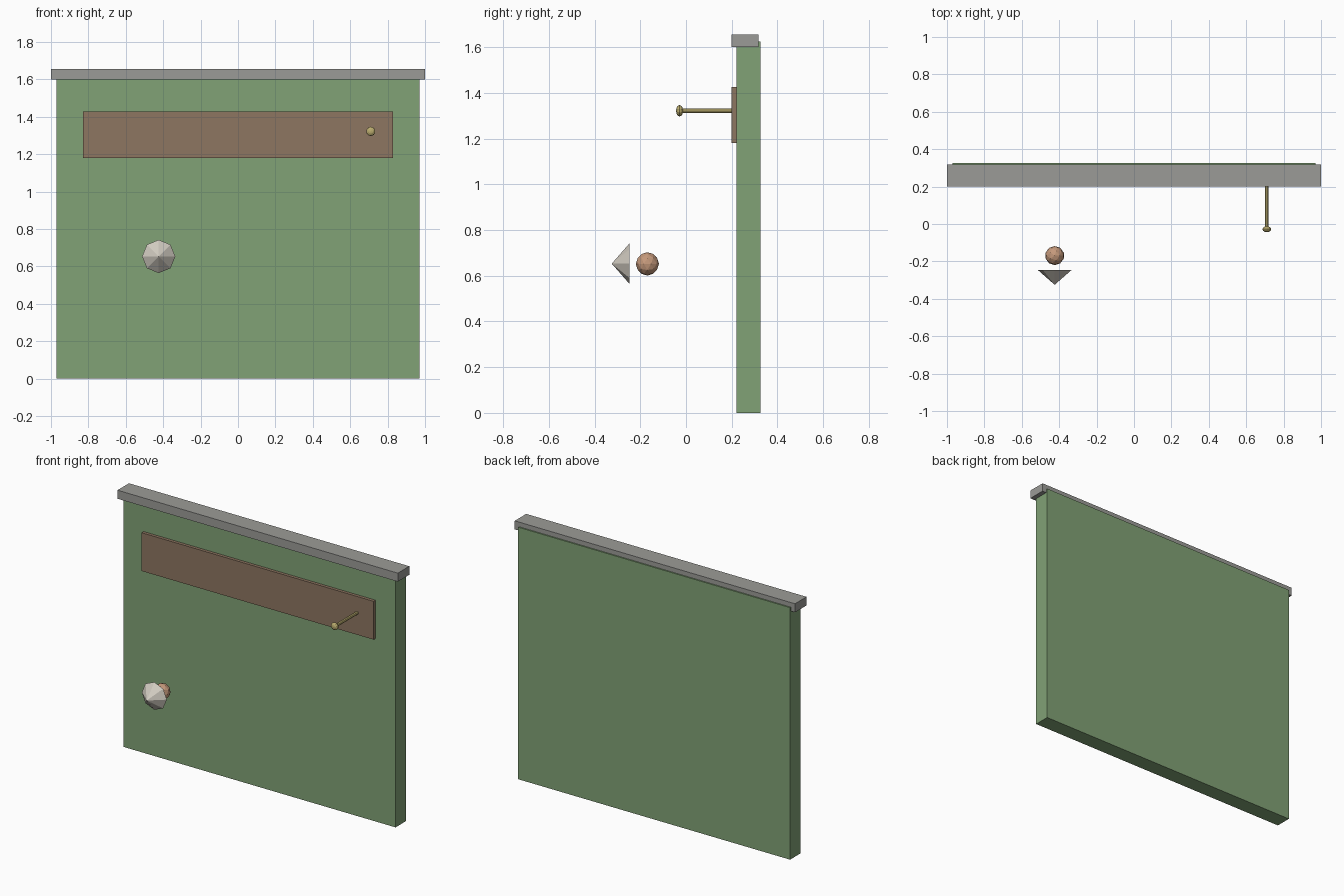
import bpy
from math import pi

if "Cube" in bpy.data.objects:
    bpy.data.objects.remove(bpy.data.objects["Cube"])


def paint(obj, name, color):
    obj.name = name
    mat = bpy.data.materials.new(name + "_paint")
    mat.diffuse_color = (*color, 1)
    mat.use_nodes = True
    mat.node_tree.nodes["Principled BSDF"].inputs["Base Color"].default_value = mat.diffuse_color
    obj.data.materials.append(mat)
    return obj


def box(name, lo, hi, color):
    mid = [(a + b) / 2 for a, b in zip(lo, hi)]
    bpy.ops.mesh.primitive_cube_add(size=1, location=mid)
    obj = bpy.context.object
    obj.scale = [b - a for a, b in zip(lo, hi)]
    bpy.ops.object.transform_apply(location=False, rotation=False, scale=True)
    return paint(obj, name, color)


GREEN, STONE, WOOD = (0.22, 0.36, 0.18), (0.33, 0.33, 0.31), (0.27, 0.18, 0.12)
BRASS, SKIN, SHELL = (0.50, 0.42, 0.16), (0.56, 0.32, 0.20), (0.65, 0.61, 0.54)

# Wall panel, top cap and mounted board
box("wall_panel", (-0.97, 0.22, 0), (0.97, 0.325, 1.625), GREEN)
box("top_cap", (-1, 0.20, 1.60), (1, 0.317, 1.655), STONE)
box("board", (-0.828, 0.20, 1.18), (0.828, 0.222, 1.427), WOOD)

# Peg rod and flattened knob
bpy.ops.mesh.primitive_cylinder_add(vertices=8, radius=0.01, depth=0.235,
                                    location=(0.71, 0.0875, 1.322), rotation=(pi / 2, 0, 0))
paint(bpy.context.object, "peg_rod", BRASS)
bpy.ops.mesh.primitive_uv_sphere_add(segments=10, ring_count=6, radius=0.025,
                                     location=(0.71, -0.028, 1.322), rotation=(pi / 2, 0, 0))
knob = paint(bpy.context.object, "peg_knob", BRASS)
knob.scale.z = 0.62

# Faceted ball behind an eight-sided cone pointing forward
bpy.ops.mesh.primitive_ico_sphere_add(subdivisions=2, radius=0.051,
                                      location=(-0.424, -0.169, 0.652))
paint(bpy.context.object, "ball", SKIN)
bpy.ops.mesh.primitive_cone_add(vertices=8, radius1=0.089, depth=0.078,
                                location=(-0.424, -0.286, 0.653), rotation=(pi / 2, 0, 0))
paint(bpy.context.object, "cone", SHELL)
